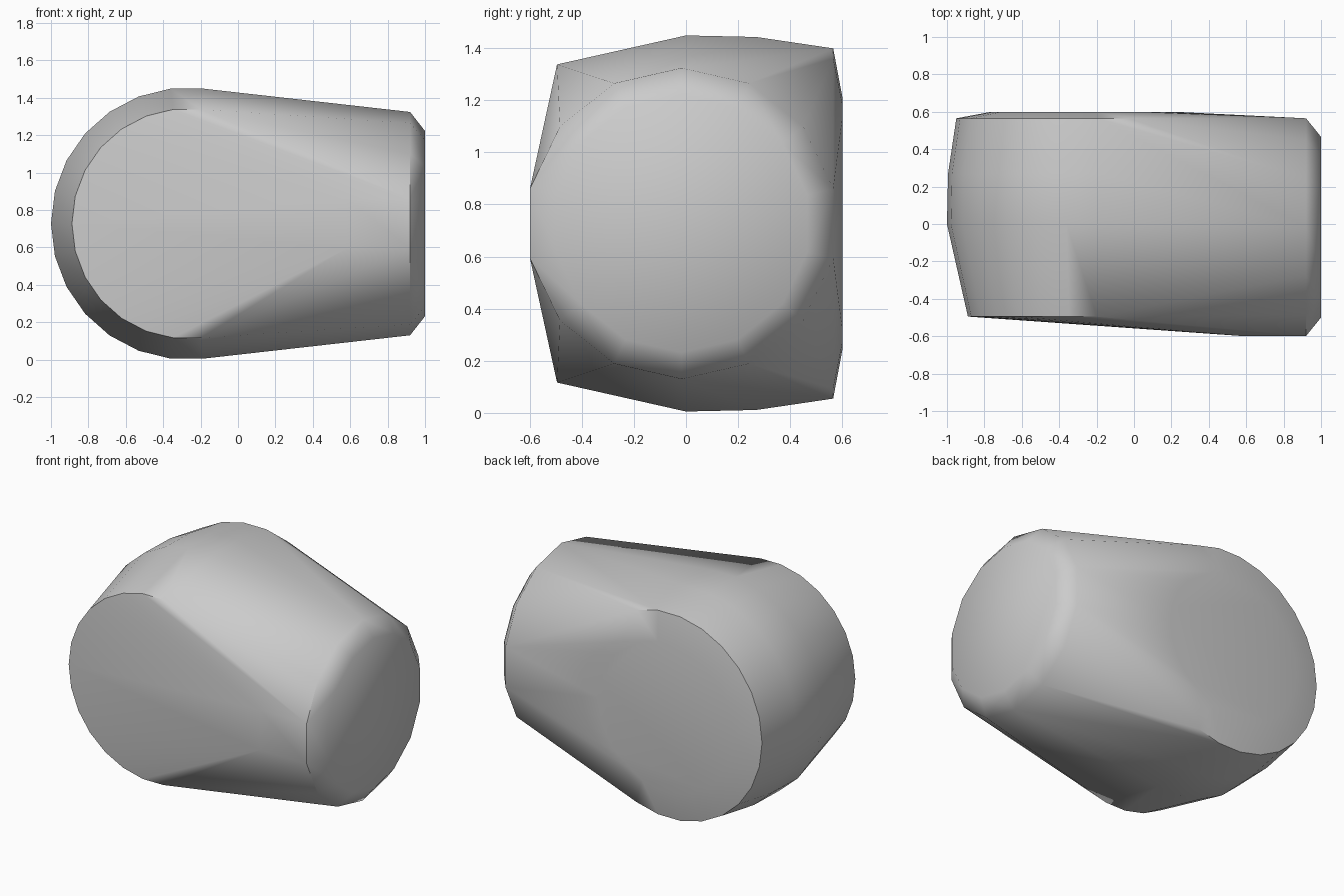
import bpy, bmesh
from math import cos, sin, tau, radians
from mathutils import Vector

if "Cube" in bpy.data.objects:
    bpy.data.objects.remove(bpy.data.objects["Cube"])

MID_Z = 0.727

# Plain grey surface
grey = bpy.data.materials.new("plain_grey")
grey.use_nodes = True
colour = (0.6, 0.6, 0.6, 1)
grey.diffuse_color = colour
grey.node_tree.nodes["Principled BSDF"].inputs["Base Color"].default_value = colour


def drum_ring(y, radius, sides=26, x=-0.273):
    """Ring around the y axis, with a corner pointing to -x."""
    for i in range(sides):
        a = tau * i / sides
        yield Vector((x - radius * cos(a), y, MID_Z + radius * sin(a)))


def neck_ring(x, radius, sides=14, y=-0.017):
    """Ring around the x axis, with a corner pointing up."""
    for i in range(sides):
        a = tau * i / sides
        yield Vector((x, y + radius * sin(a), MID_Z + radius * cos(a)))


bm = bmesh.new()

# Round drum, narrowing to the front and rounded at the back
for y, radius in [(-0.495, 0.615), (0, 0.727), (0.27, 0.721), (0.565, 0.677), (0.6, 0.49)]:
    for p in drum_ring(y, radius):
        bm.verts.new(p)

# Neck with a bevelled flat end
for x, radius in [(0.58, 0.597), (0.92, 0.597), (1.0, 0.495)]:
    for p in neck_ring(x, radius):
        bm.verts.new(p)

# Wrap both in one convex shell and drop what lies inside
bmesh.ops.convex_hull(bm, input=bm.verts[:])
bmesh.ops.delete(bm, geom=[v for v in bm.verts if not v.link_faces], context='VERTS')
bmesh.ops.dissolve_limit(bm, angle_limit=radians(0.3), verts=bm.verts[:], edges=bm.edges[:])
bmesh.ops.recalc_face_normals(bm, faces=bm.faces[:])

mesh = bpy.data.meshes.new("convex_shell")
bm.to_mesh(mesh)
bm.free()
mesh.materials.append(grey)
shell = bpy.data.objects.new("convex_shell", mesh)
bpy.context.collection.objects.link(shell)

# Smooth sides, sharp rims
bpy.context.view_layer.objects.active = shell
shell.select_set(True)
bpy.ops.object.shade_smooth_by_angle(angle=radians(42))
